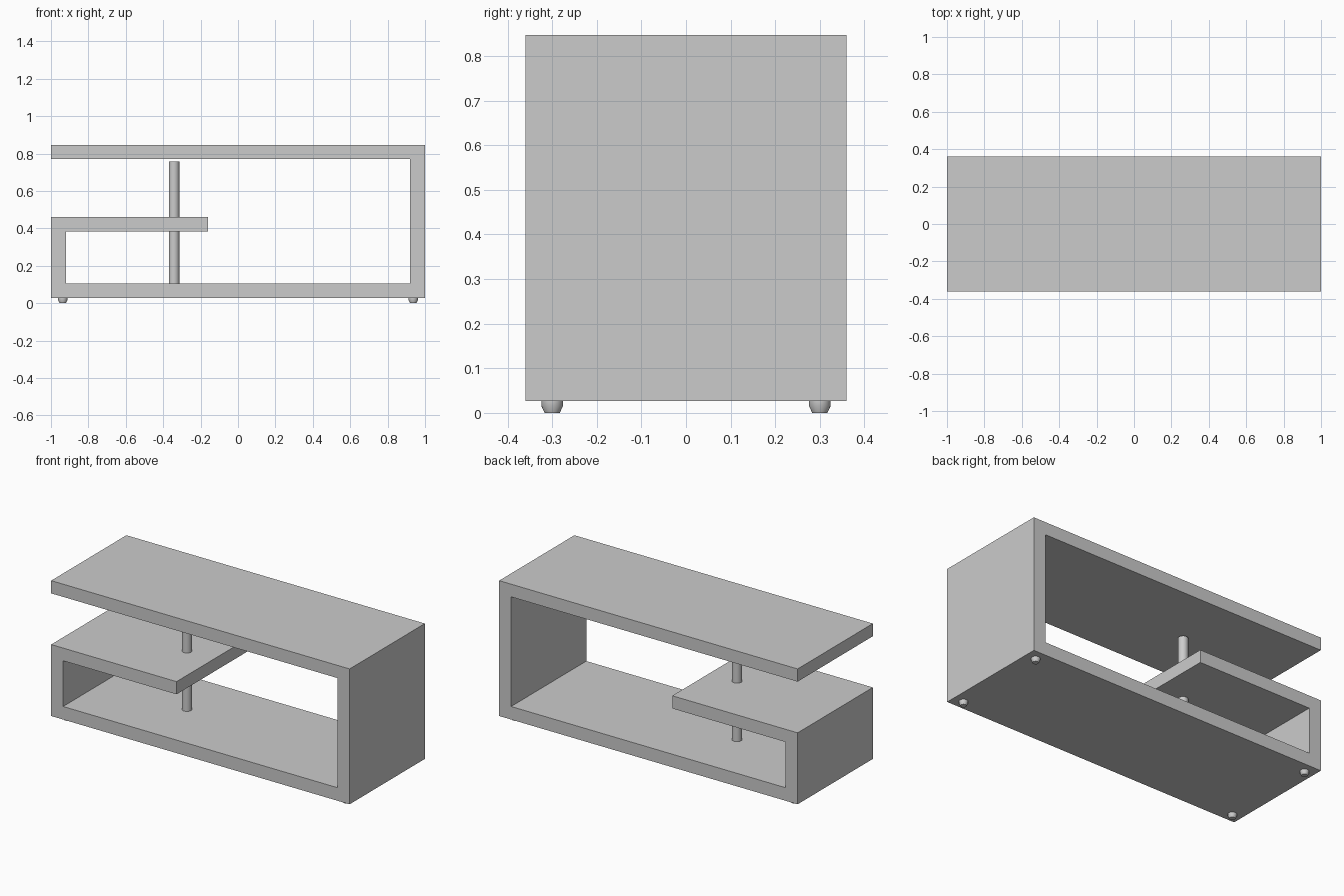
import bpy
import bmesh
import math

if "Cube" in bpy.data.objects:
    bpy.data.objects.remove(bpy.data.objects["Cube"])

DEPTH = 0.72


def panel(name, x0, x1, z0, z1):
    """Full-depth board spanning the given x and z ranges."""
    bm = bmesh.new()
    bmesh.ops.create_cube(bm, size=1)
    bmesh.ops.scale(bm, vec=(x1 - x0, DEPTH, z1 - z0), verts=bm.verts)
    bmesh.ops.translate(bm, vec=((x0 + x1) / 2, 0, (z0 + z1) / 2), verts=bm.verts)
    return finish(name, bm)


def turned(name, x, y, profile, sides=32):
    """Closed round part from (radius, z) rings, bottom to top."""
    bm = bmesh.new()
    rings = []
    for r, z in profile:
        angles = [2 * math.pi * i / sides for i in range(sides)]
        rings.append([bm.verts.new((x + r * math.cos(a), y + r * math.sin(a), z)) for a in angles])
    for low, high in zip(rings, rings[1:]):
        for i in range(sides):
            j = (i + 1) % sides
            bm.faces.new((low[i], low[j], high[j], high[i]))
    bm.faces.new(rings[0][::-1])
    bm.faces.new(rings[-1])
    obj = finish(name, bm)
    bpy.ops.object.select_all(action='DESELECT')
    obj.select_set(True)
    bpy.context.view_layer.objects.active = obj
    bpy.ops.object.shade_smooth_by_angle(angle=math.radians(25))
    return obj


def finish(name, bm):
    mesh = bpy.data.meshes.new(name)
    bm.to_mesh(mesh)
    bm.free()
    obj = bpy.data.objects.new(name, mesh)
    bpy.context.collection.objects.link(obj)
    return obj


# Boards
panel("base_board", -1, 1, 0.027, 0.106)
panel("top_board", -1, 1, 0.77, 0.847)
panel("right_upright", 0.92, 1, 0.106, 0.77)
panel("left_upright", -1, -0.92, 0.106, 0.383)
panel("middle_shelf", -1, -0.16, 0.383, 0.46)

# Pole through the shelf, ending just below the top board
turned("support_pole", -0.342, 0, [(0.028, 0.106), (0.028, 0.758)])

# Tapered feet at the four corners
for side, x in (("left", -0.937), ("right", 0.937)):
    for end, y in (("front", -0.30), ("back", 0.30)):
        turned(f"foot_{end}_{side}", x, y,
               [(0.017, 0.0), (0.0245, 0.016), (0.0245, 0.027)], sides=24)
